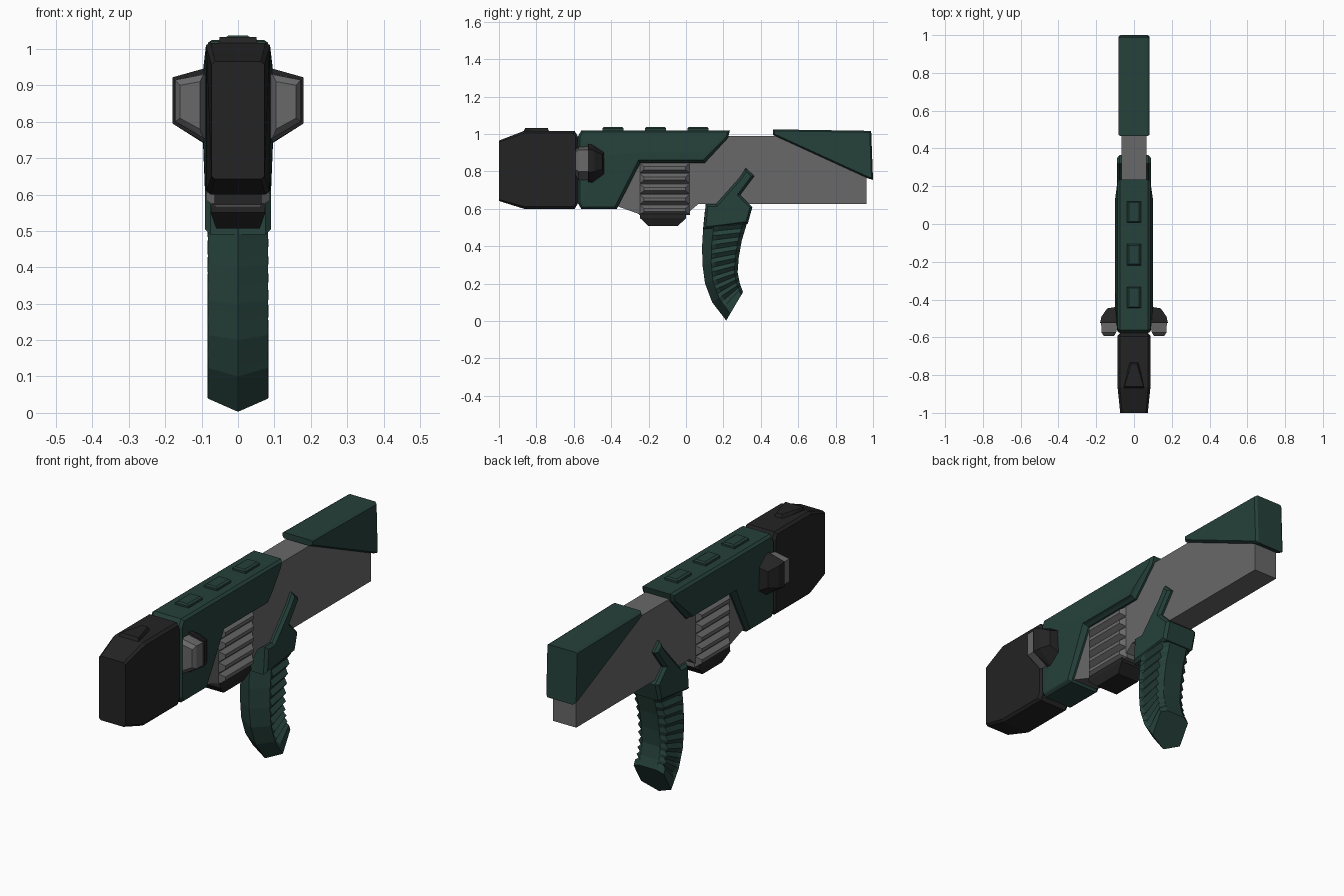
import bpy, bmesh
from mathutils import Vector

if "Cube" in bpy.data.objects:
    bpy.data.objects.remove(bpy.data.objects["Cube"])


def material(name, rgb):
    m = bpy.data.materials.new(name)
    m.diffuse_color = (*rgb, 1)
    m.use_nodes = True
    m.node_tree.nodes["Principled BSDF"].inputs["Base Color"].default_value = m.diffuse_color
    return m


GREEN = material("dark green", (0.019, 0.052, 0.042))
BLACK = material("near black", (0.017, 0.017, 0.017))
GREY = material("mid grey", (0.14, 0.14, 0.14))


def finish(bm, name, mat):
    bmesh.ops.recalc_face_normals(bm, faces=bm.faces)
    me = bpy.data.meshes.new(name)
    bm.to_mesh(me)
    bm.free()
    me.materials.append(mat)
    ob = bpy.data.objects.new(name, me)
    bpy.context.collection.objects.link(ob)
    return ob


def loft(name, rings, mat):
    """Skin a list of equal-length closed rings and cap both ends."""
    bm = bmesh.new()
    vs = [[bm.verts.new(p) for p in ring] for ring in rings]
    n = len(vs[0])
    for a, b in zip(vs, vs[1:]):
        for i in range(n):
            j = (i + 1) % n
            bm.faces.new((a[i], a[j], b[j], b[i]))
    bm.faces.new(vs[0])
    bm.faces.new(vs[-1])
    return finish(bm, name, mat)


def hull(name, pts, mat, mirror=False):
    """Convex solid around points; mirror adds the same points at -x."""
    bm = bmesh.new()
    for x, y, z in pts:
        bm.verts.new((x, y, z))
        if mirror:
            bm.verts.new((-x, y, z))
    bmesh.ops.convex_hull(bm, input=bm.verts)
    bmesh.ops.dissolve_limit(bm, angle_limit=0.01, verts=bm.verts, edges=bm.edges)
    return finish(bm, name, mat)


def inset(poly, d):
    """Shrink a (y, z) outline by d with mitred corners."""
    pts = [Vector(p) for p in poly]
    n = len(pts)
    area = sum(pts[i].cross(pts[(i + 1) % n]) for i in range(n))
    s = 1 if area > 0 else -1
    out = []
    for i in range(n):
        e1 = (pts[i] - pts[i - 1]).normalized()
        e2 = (pts[(i + 1) % n] - pts[i]).normalized()
        n1, n2 = Vector((-e1.y, e1.x)) * s, Vector((-e2.y, e2.x)) * s
        out.append(pts[i] + (n1 + n2) * d / (1 + n1.dot(n2)))
    return out


def plate(name, poly, half, bevel, mat, depth=None):
    """Side outline spread across x with chamfered rims."""
    inner = inset(poly, bevel) if bevel else poly
    layers = [(-half, inner), (half, inner)]
    if bevel:
        d = half - (depth or bevel)
        layers[1:1] = [(-d, poly), (d, poly)]
    return loft(name, [[(x, y, z) for y, z in p] for x, p in layers], mat)


# Muzzle block, tapered towards the front
muzzle = plate("muzzle_block", [(-1, 0.965), (-0.865, 1.017), (-0.595, 1.017), (-0.578, 0.985),
                                (-0.578, 0.63), (-0.595, 0.6), (-0.865, 0.6), (-1, 0.642)],
               0.087, 0.012, BLACK)
for v in muzzle.data.vertices:
    if v.co.y < -0.95:
        v.co.x *= 0.84
        v.co.y = -1

# Triangular front sight on the muzzle
hull("front_sight", [(0.055, -0.87, 1.01), (0.05, -0.86, 1.033), (0.025, -0.73, 1.01),
                     (0.015, -0.74, 1.033)], BLACK, True)

# Grey inner frame
plate("inner_frame", [(0.965, 0.625), (0.965, 0.99), (-0.56, 0.99), (-0.56, 0.64), (-0.37, 0.615),
                      (-0.245, 0.57), (0, 0.57), (0.065, 0.625)], 0.065, 0, GREY)

# Green front shroud: chamfered rim, side face bulging slightly outwards
outline = [(-0.578, 0.985), (-0.56, 1.02), (0.235, 1.02), (0.225, 0.98), (0.1, 0.845),
           (-0.245, 0.845), (-0.37, 0.6), (-0.56, 0.6), (-0.578, 0.63)]
bulge = [(-0.45, 0.88), (-0.3, 0.9), (0.11, 0.9), (0.125, 0.895), (0.092, 0.86),
         (-0.255, 0.86), (-0.378, 0.615), (-0.53, 0.615), (-0.55, 0.64)]
rings = [[(0.101 if z > 0.8 else 0.091, y, z) for y, z in bulge],
         [(0.088, y, z) for y, z in inset(outline, 0.01)],
         [(0.075, y, z) for y, z in outline]]
rings += [[(-x, y, z) for x, y, z in r] for r in reversed(rings)]
loft("front_shroud", rings, GREEN)

# Three raised blocks along the top
for i in range(3):
    c = -0.39 + 0.227 * i
    hull(f"top_block_{i + 1}", [(x, c + s * l, z) for s in (-1, 1) for x, l, z in
                                ((0.038, 0.056, 1.01), (0.036, 0.056, 1.03), (0.026, 0.05, 1.037))],
         GREEN, True)

# Ribbed hand guard panels on both sides
for i in range(5):
    z = 0.818 - 0.056 * i
    hull(f"guard_rib_{i + 1}", [(x, y, z + s * h) for s in (-1, 1) for x, h, ys in
                                ((0.062, 0.028, (-0.25, 0.022)), (0.088, 0.009, (-0.225, -0.002)))
                                for y in ys], GREY, True)

# Black foot under the hand guard
hull("guard_foot", [(0.072, -0.245, 0.575), (0.072, 0, 0.575), (0.075, -0.245, 0.55),
                    (0.075, 0, 0.55), (0.06, -0.2, 0.507), (0.06, -0.045, 0.507)], BLACK, True)

# Side pods: dark tapered cowl with a grey face at the front
for side, s in (("right", 1), ("left", -1)):
    cowl = [(0.08, -0.525, 0.735), (0.08, -0.525, 0.95), (0.18, -0.525, 0.795),
            (0.18, -0.525, 0.922), (0.172, -0.49, 0.80), (0.172, -0.49, 0.91),
            (0.142, -0.447, 0.81), (0.142, -0.447, 0.89), (0.085, -0.437, 0.78),
            (0.085, -0.437, 0.905), (0.085, -0.5, 0.735), (0.085, -0.5, 0.945)]
    face = [(0.08, -0.52, 0.75), (0.08, -0.52, 0.935), (0.174, -0.52, 0.80), (0.174, -0.52, 0.915),
            (0.095, -0.575, 0.755), (0.095, -0.575, 0.93), (0.172, -0.575, 0.80),
            (0.172, -0.575, 0.915), (0.105, -0.592, 0.78), (0.105, -0.592, 0.91),
            (0.16, -0.592, 0.81), (0.16, -0.592, 0.9)]
    hull(f"pod_cowl_{side}", [(s * x, y, z) for x, y, z in cowl], BLACK)
    hull(f"pod_face_{side}", [(s * x, y, z) for x, y, z in face], GREY)

# Green stock cover
plate("stock_cover", [(0.465, 1.025), (0.99, 1.017), (1.0, 0.755), (0.975, 0.762), (0.465, 0.995)],
      0.083, 0.008, GREEN, 0.012)

# Grip collar with the slanted lever rising beside the frame
plate("grip_collar", [(0.105, 0.625), (0.16, 0.625), (0.285, 0.765), (0.32, 0.818), (0.365, 0.775),
                      (0.29, 0.675), (0.355, 0.61), (0.33, 0.52), (0.093, 0.49)],
      0.09, 0.012, GREEN, 0.014)

# Curved grip: front ridge, chamfers and grooves across the sides
front = [(0.102, 0.6), (0.092, 0.5), (0.086, 0.4), (0.088, 0.3), (0.102, 0.2), (0.14, 0.1), (0.215, 0.003)]
back = [(0.35, 0.6), (0.325, 0.52), (0.298, 0.43), (0.282, 0.34), (0.276, 0.26), (0.288, 0.2), (0.305, 0.155)]


def along(path, t):
    i = min(int(t), len(path) - 2)
    return Vector(path[i]).lerp(Vector(path[i + 1]), t - i)


rings = []
steps = 24
for k in range(steps + 1):
    t = 6 * k / steps
    f, b = along(front, t), along(back, t)
    w = 0.068 if 3 < k < 23 and k % 2 else 0.084
    half = [(0, 0), (0.083, 0.24), (w, 0.34), (w, 0.9), (0.05, 1)]
    ring = half + [(-x, u) for x, u in reversed(half[1:])]
    rings.append([(x, *f.lerp(b, u)) for x, u in ring])
loft("grip", rings, GREEN)
